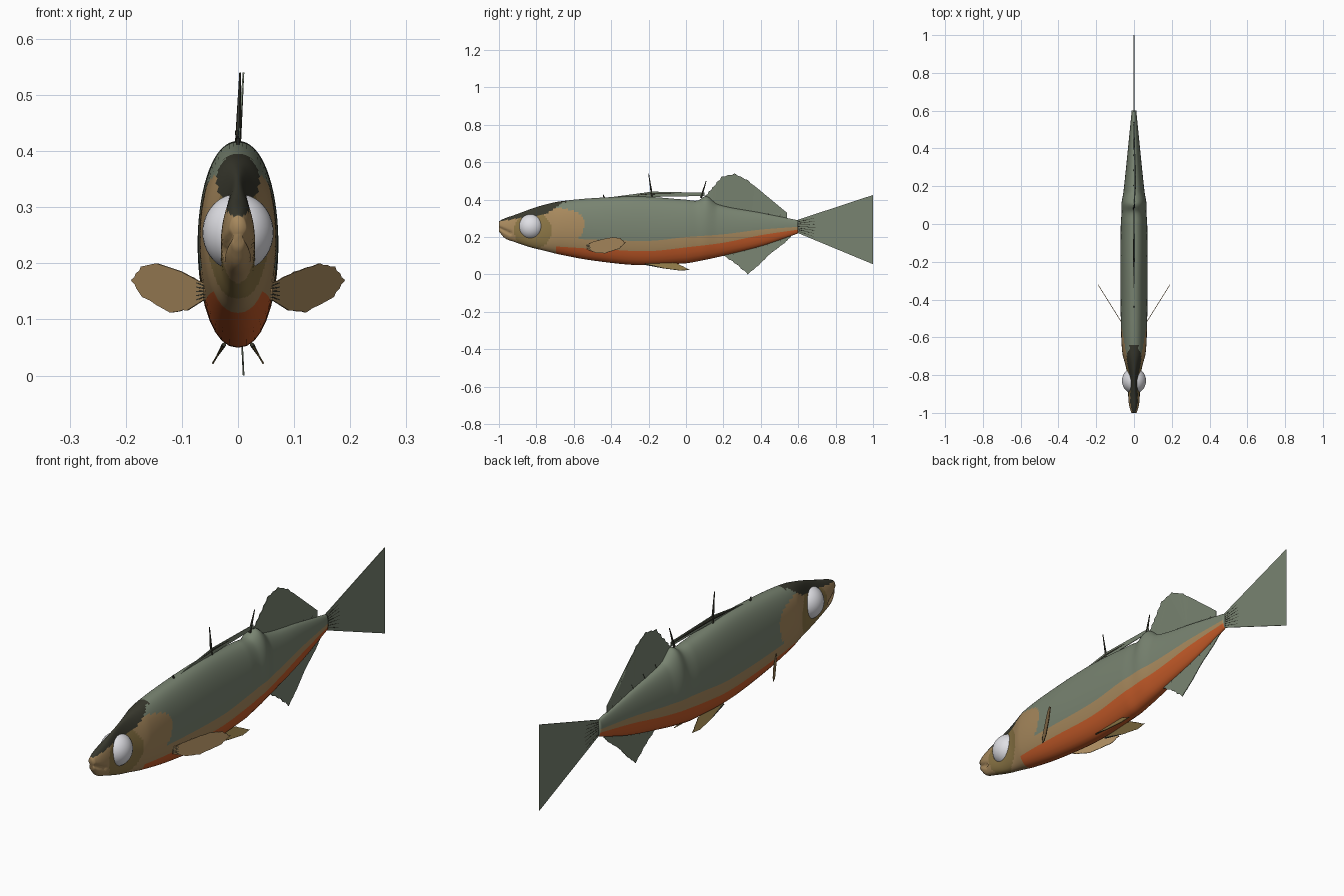
import bpy, bmesh, math
from mathutils import Vector, Matrix

cube = bpy.data.objects.get("Cube")
if cube:
    bpy.data.objects.remove(cube, do_unlink=True)


def material(name, rgb):
    m = bpy.data.materials.new(name)
    m.use_nodes = True
    m.diffuse_color = (*rgb, 1)
    m.node_tree.nodes["Principled BSDF"].inputs["Base Color"].default_value = (*rgb, 1)
    return m


GREEN = material("grey_green", (.19, .23, .165))
TAN = material("tan", (.39, .25, .11))
ORANGE = material("belly_orange", (.56, .105, .022))
DARK = material("dark_olive", (.04, .04, .027))
OLIVE = material("olive_brown", (.26, .18, .06))
WHITE = material("eye_white", (.74, .74, .78))
SKIN = [GREEN, TAN, ORANGE, DARK, OLIVE]


def finish(name, bm, mats, smooth=False):
    bmesh.ops.recalc_face_normals(bm, faces=bm.faces)
    mesh = bpy.data.meshes.new(name)
    for f in bm.faces:
        f.smooth = smooth
    bm.to_mesh(mesh)
    bm.free()
    for m in mats:
        mesh.materials.append(m)
    obj = bpy.data.objects.new(name, mesh)
    bpy.context.collection.objects.link(obj)
    return obj


def curve(pts, t, col=1):
    """Smooth interpolation of one column of a small profile."""
    if t <= pts[0][0]:
        return pts[0][col]
    if t >= pts[-1][0]:
        return pts[-1][col]
    i = max(k for k in range(len(pts) - 1) if pts[k][0] <= t)

    def slope(k):
        a, b = pts[max(k - 1, 0)], pts[min(k + 1, len(pts) - 1)]
        return (b[col] - a[col]) / (b[0] - a[0])
    p, q = pts[i], pts[i + 1]
    d = q[0] - p[0]
    u = (t - p[0]) / d
    s = u * u * (3 - 2 * u)
    return (p[col] * (1 - s) + q[col] * s
            + d * u * (1 - u) * ((1 - u) * slope(i) - u * slope(i + 1)))


# Body: length position, top, bottom, half width
PROFILE = [(-1, .285, .23, .014), (-.97, .3, .195, .024), (-.92, .317, .175, .03),
           (-.83, .35, .145, .03), (-.76, .372, .128, .042), (-.68, .39, .108, .062),
           (-.5, .408, .075, .07), (-.25, .417, .05, .072), (0, .4, .06, .07),
           (.06, .395, .07, .066), (.11, .418, .08, .066), (.17, .375, .093, .056),
           (.4, .33, .15, .032), (.6, .29, .22, .012)]
ORANGE_TOP = [(-.7, .15), (-.45, .135), (-.2, .125), (0, .145), (.2, .17), (.4, .21), (.6, .24)]
TAN_TOP = [(-.6, .19), (-.2, .18), (0, .2), (.2, .215), (.4, .24), (.6, .255)]
GILL_EDGE = [(.14, -.7), (.18, -.59), (.28, -.545), (.34, -.6), (.365, -.74)]
CROWN_EDGE = [(-1, .283), (-.9, .3), (-.76, .32), (-.66, .385)]
STRIPS = (5, 3, 20)


def skin_index(c, strip):
    if c.y < -.64 and c.z > curve(CROWN_EDGE, c.y):
        return 3
    if c.y < curve(GILL_EDGE, c.z):
        return 4 if math.hypot(c.y + .82, c.z - .235) < .1 else 1
    return 2 if strip < STRIPS[0] else 1 if strip < STRIPS[0] + STRIPS[1] else 0


def section(y):
    top, low, wide = (curve(PROFILE, y, c) for c in (1, 2, 3))
    mid, half = (top + low) / 2, (top - low) / 2
    cut = [math.asin(max(-.9, min(.9, (curve(line, y) - mid) / half)))
           for line in (ORANGE_TOP, TAN_TOP)]
    cut[1] = max(cut[1], cut[0] + .05)
    stops = [-math.pi / 2, *cut, math.pi / 2]
    angles = [stops[k] + (stops[k + 1] - stops[k]) * i / n
              for k, n in enumerate(STRIPS) for i in range(n)] + [math.pi / 2]
    taper = .35 * math.exp(-((y + .83) / .08) ** 2)
    side = []
    for a in angles:
        z = mid + half * math.sin(a)
        x = wide * max(0, math.cos(a)) ** .9 * (1 - taper * math.sin(a))
        if y < -.93:  # mouth groove
            x *= 1 - .45 * math.exp(-((z - .25 + .5 * (y + 1)) / .008) ** 2)
        side.append((x, y, z))
    return side + [(-x, y, z) for x, y, z in side[-2:0:-1]]


bm = bmesh.new()
count, total = 200, sum(STRIPS)
rings = [[bm.verts.new(p) for p in section(-1 + 1.6 * i / count)] for i in range(count + 1)]
size = len(rings[0])
for a, b in zip(rings, rings[1:]):
    for j in range(size):
        k = (j + 1) % size
        f = bm.faces.new((a[j], a[k], b[k], b[j]))
        f.material_index = skin_index(f.calc_center_median(), j if j < total else size - 1 - j)
bm.faces.new(rings[0]).material_index = 1
bm.faces.new(rings[-1])
finish("body", bm, SKIN, True)

# Eyes: a bulging ball showing on both sides of the narrow head
bm = bmesh.new()
bmesh.ops.create_uvsphere(bm, u_segments=32, v_segments=20, radius=.069,
                          matrix=Matrix.Translation((0, -.83, .255)) @ Matrix.Diagonal((.92, 1, 1, 1)))
finish("eyes", bm, [WHITE], True)


def fin(name, outer, root, mat, place, jag=.035):
    """Thin fin: ragged outer edge, plain root, place() maps 2D to 3D."""
    mid = sum((Vector(p) for p in outer + root), Vector((0, 0))) / len(outer + root)
    edge = []
    for p, q in zip(outer, outer[1:]):
        for i in range(4):
            v = Vector(p).lerp(Vector(q), i / 4)
            edge.append(v.lerp(mid, jag * (i % 2)))
    edge += [Vector(p) for p in outer[-1:] + root]
    bm = bmesh.new()
    f = bm.faces.new([bm.verts.new(place(*v)) for v in edge])
    bmesh.ops.triangulate(bm, faces=[f])
    obj = finish(name, bm, [mat])
    solid = obj.modifiers.new("thickness", "SOLIDIFY")
    solid.thickness, solid.offset = .003, 0


def spikes(name, lines, radius, mat=DARK):
    """Tapered rods from a to b."""
    bm = bmesh.new()
    for a, b in lines:
        a, b = Vector(a), Vector(b)
        turn = (b - a).to_track_quat("Z", "Y").to_matrix().to_4x4()
        bmesh.ops.create_cone(bm, cap_ends=True, segments=6, radius1=radius, radius2=radius * .3,
                              depth=(b - a).length, matrix=Matrix.Translation((a + b) / 2) @ turn)
    finish(name, bm, [mat])


# Upright fins
def lean(y, z):
    return (.07 * max(0, z - .4), y, z)


def low_lean(y, z):
    return (.05 * max(0, .2 - z), y, z)


fin("rear_dorsal_fin",
    [(.1, .42), (.14, .465), (.19, .525), (.26, .54), (.33, .505), (.4, .445), (.475, .365), (.54, .33)],
    [(.54, .295), (.35, .325), (.15, .36)], GREEN, lean)
fin("anal_fin", [(.19, .105), (.26, .06), (.33, 0), (.39, .05), (.45, .11), (.53, .17), (.56, .2)],
    [(.56, .23), (.35, .17)], GREEN, low_lean)
fin("tail_fin", [(1, .425), (.985, .33), (.975, .23), (.965, .195), (.985, .18), (1, .055)],
    [(.59, .225), (.59, .29)], GREEN, lambda y, z: (0, y, z), .01)
fin("folded_front_dorsal_fin", [(-.44, .408), (-.18, .443), (.1, .437)],
    [(.1, .42), (-.18, .415)], GREEN, lean, 0)
spikes("dorsal_spines", [((0, -.18, .41), (.004, -.2, .54)), ((0, .08, .41), (.004, .108, .5)),
                         ((0, -.435, .4), (0, -.442, .427))], .006)
spikes("dorsal_crest", [((0, -.17, .433), (0, .1, .43)), ((0, -.17, .433), (0, -.34, .418))], .006)

# Fin rays
spikes("tail_rays", [((0, .595, .257 + .008 * k), (0, .82 - .008 * abs(k), .245 + .027 * k))
                     for k in range(-3, 4)], .0025)
spikes("rear_dorsal_rays", [(lean(y, .395 - .17 * y), lean(y + .012, .42 - .17 * y))
                            for y in (.2, .28, .36, .44, .5)], .0025)
spikes("anal_rays", [(low_lean(y, .04 + .3 * y), low_lean(y + .015, .01 + .3 * y))
                     for y in (.25, .31, .37, .43, .5)], .0025)

# Paired fins
for label, s in (("left", 1), ("right", -1)):
    def pectoral(x, z):
        return (s * x, -.53 + 1.6 * (x - .06), z)

    def pelvic(y, z):
        return (s * (.022 + .6 * (.06 - z)), y, z)

    fin(label + "_pectoral_fin",
        [(.06, .165), (.1, .185), (.145, .2), (.172, .194), (.19, .17), (.17, .14), (.12, .112), (.09, .116)],
        [(.06, .135)], TAN, pectoral)
    spikes(label + "_pectoral_rays", [(pectoral(.06, .15 + .005 * k), pectoral(.105, .15 + .014 * k))
                                      for k in range(-2, 3)], .0022)
    fin(label + "_pelvic_fin", [(-.05, .06), (.02, .025), (-.03, .021), (-.12, .033)],
        [(-.22, .052), (-.2, .075)], OLIVE, pelvic)
    spikes(label + "_pelvic_spine", [(pelvic(-.22, .055), pelvic(-.1, .031))], .004)
